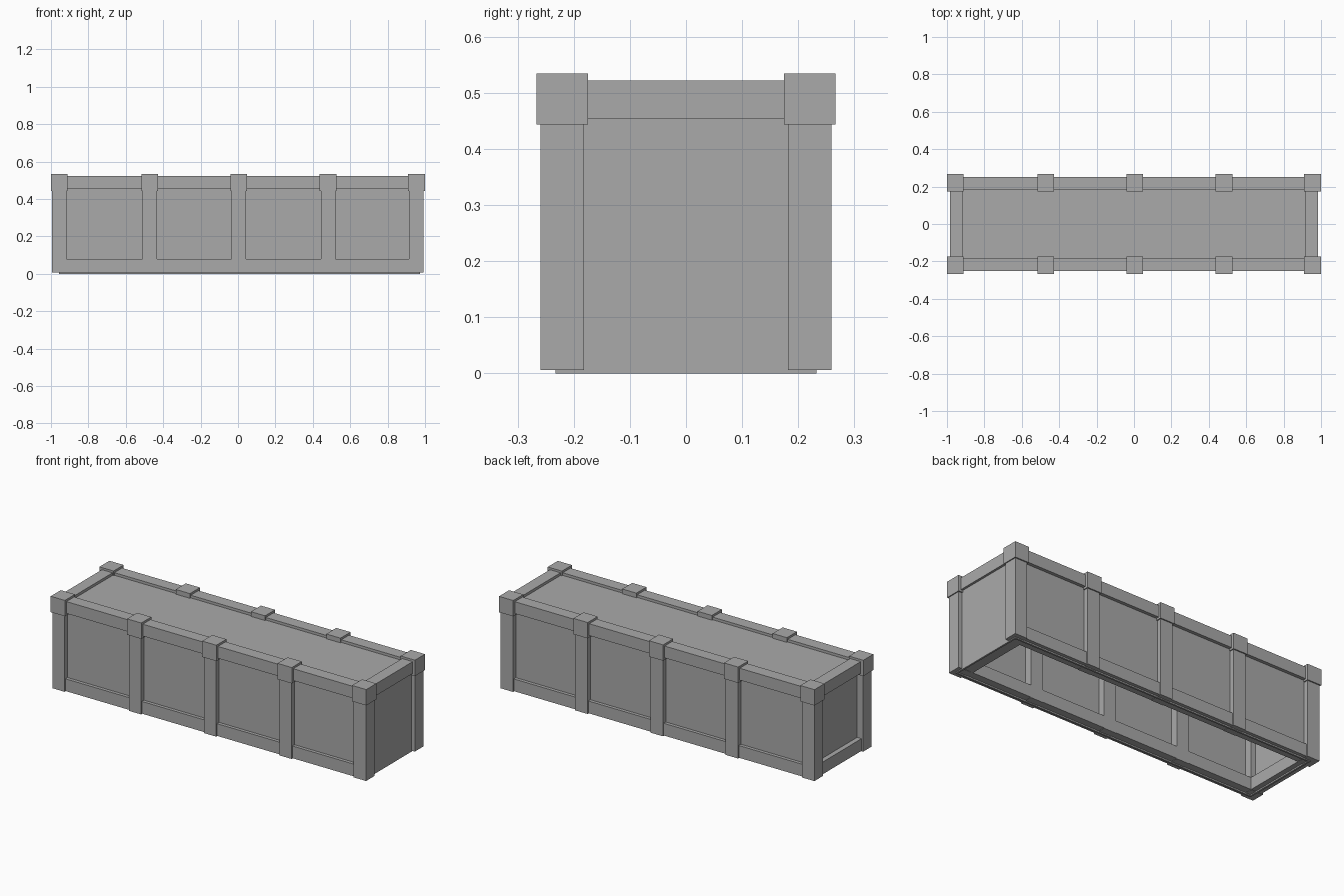
import bpy
import bmesh
from mathutils import Vector

cube = bpy.data.objects.get("Cube")
if cube:
    bpy.data.objects.remove(cube, do_unlink=True)

grey = bpy.data.materials.new("plain grey")
grey.use_nodes = True
colour = (0.4, 0.4, 0.4, 1)
grey.diffuse_color = colour
grey.node_tree.nodes["Principled BSDF"].inputs["Base Color"].default_value = colour


def box(name, x, y, z):
    """Box spanning the given (low, high) range on each axis."""
    spans = (x, y, z)
    bm = bmesh.new()
    bmesh.ops.create_cube(bm, size=1)
    for v in bm.verts:
        v.co = Vector([(a + b) / 2 + c * (b - a) for c, (a, b) in zip(v.co, spans)])
    mesh = bpy.data.meshes.new(name)
    bm.to_mesh(mesh)
    bm.free()
    mesh.materials.append(grey)
    obj = bpy.data.objects.new(name, mesh)
    bpy.context.collection.objects.link(obj)
    return obj


def span(side, inner, outer):
    """Range between two distances from the centre, on the given side."""
    return tuple(sorted((side * inner, side * outer)))


# Thin shell: long walls, end walls and lid panel, open underneath
SHELL = 0.01
X_LOW, X_HIGH, Y_OUT, Z_TOP = -0.957, 0.972, 0.233, 0.507
for side, label in ((-1, "front"), (1, "back")):
    box(label + "_panel", (X_LOW, X_HIGH), span(side, Y_OUT - SHELL, Y_OUT), (0, Z_TOP))
box("left_end_panel", (X_HIGH - SHELL, X_HIGH), (-Y_OUT, Y_OUT), (0, Z_TOP))
box("right_end_panel", (X_LOW, X_LOW + SHELL), (-Y_OUT, Y_OUT), (0, Z_TOP))
box("lid_panel", (X_LOW, X_HIGH), (-Y_OUT, Y_OUT), (Z_TOP - SHELL, Z_TOP))

# Rails around the lid and the base
LID, BASE = (0.454, 0.522), (0.008, 0.078)
for side, label in ((-1, "front"), (1, "back")):
    box(label + "_top_rail", (-0.95, 0.95), span(side, 0.182, 0.252), LID)
    box(label + "_bottom_rail", (-0.95, 0.95), span(side, 0.182, 0.252), BASE)
for side, label in ((-1, "right"), (1, "left")):
    box(label + "_end_top_rail", span(side, 0.918, 0.985), (-0.2, 0.2), LID)
box("right_end_bottom_rail", (-0.985, -0.918), (-0.2, 0.2), BASE)
box("left_end_bottom_rail", (0.9, 0.968), (-0.2, 0.2), BASE)

# Posts along both long sides, each with a square cap
for side, label in ((-1, "front"), (1, "back")):
    for i, x in enumerate((-0.956, -0.472, 0.004, 0.482, 0.954)):
        number = str(i + 1)
        box(label + "_post_" + number, (x - 0.039, x + 0.039), span(side, 0.182, 0.259), (0.006, 0.46))
        box(label + "_cap_" + number, (x - 0.045, x + 0.045), span(side, 0.175, 0.266), (0.443, 0.534))
